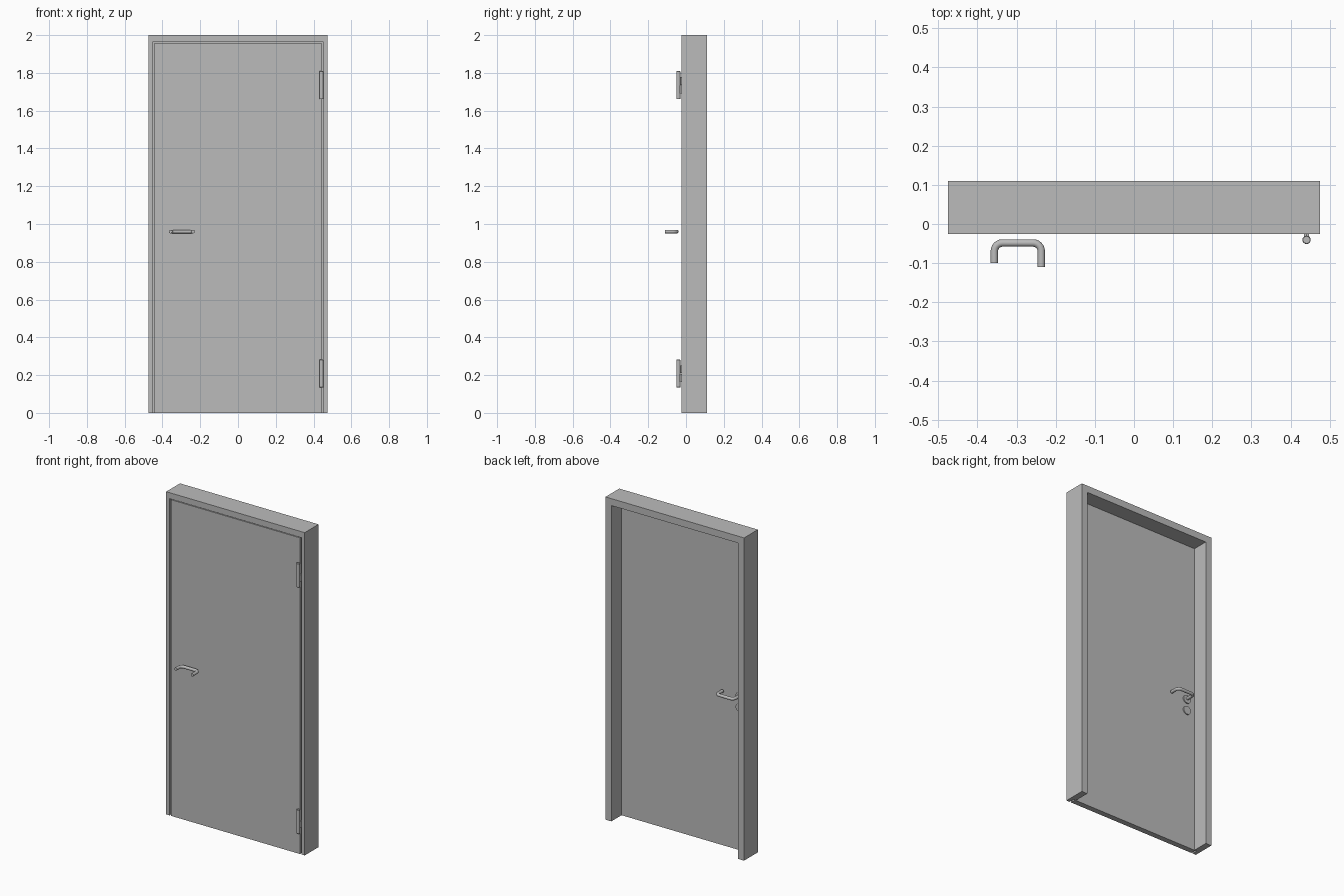
import bpy, bmesh, math
from mathutils import Vector

cube = bpy.data.objects.get("Cube")
if cube:
    bpy.data.objects.remove(cube, do_unlink=True)

# One plain grey for everything
grey = bpy.data.materials.new("plain_grey")
grey.use_nodes = True
COLOUR = (0.5, 0.5, 0.5, 1.0)
grey.diffuse_color = COLOUR
grey.node_tree.nodes["Principled BSDF"].inputs["Base Color"].default_value = COLOUR


def finish(name, bm, smooth=False):
    """Turn a bmesh into a named grey object."""
    bmesh.ops.recalc_face_normals(bm, faces=bm.faces[:])
    mesh = bpy.data.meshes.new(name)
    bm.to_mesh(mesh)
    bm.free()
    mesh.materials.append(grey)
    obj = bpy.data.objects.new(name, mesh)
    bpy.context.collection.objects.link(obj)
    if smooth:
        bpy.ops.object.select_all(action='DESELECT')
        obj.select_set(True)
        bpy.context.view_layer.objects.active = obj
        bpy.ops.object.shade_smooth_by_angle(angle=math.radians(35))
    return obj


def sweep(name, rings, smooth=False):
    """Skin a list of equal cross-section rings and cap both ends."""
    bm = bmesh.new()
    loops = [[bm.verts.new(p) for p in ring] for ring in rings]
    n = len(loops[0])
    for a, b in zip(loops, loops[1:]):
        for i in range(n):
            j = (i + 1) % n
            bm.faces.new((a[i], a[j], b[j], b[i]))
    bm.faces.new(loops[0])
    bm.faces.new(loops[-1])
    return finish(name, bm, smooth)


def box(name, x0, x1, y0, y1, z0, z1):
    ring = ((x0, y0), (x1, y0), (x1, y1), (x0, y1))
    return sweep(name, [[(x, y, z) for x, y in ring] for z in (z0, z1)])


def disc(name, x, y0, y1, z, r, sides=24):
    """Round plate facing along y."""
    angles = [2 * math.pi * i / sides for i in range(sides)]
    return sweep(name, [[(x + r * math.cos(a), y, z + r * math.sin(a))
                         for a in angles] for y in (y0, y1)], True)


# Door frame: rebated section swept up, across and down with mitred corners
FRONT, BACK, STOP = -0.025, 0.11, 0.011
HALF, TOP = 0.475, 2.0
# (inset from side, inset from top, y)
section = [(0, 0, FRONT), (0, 0, BACK), (0.04, 0.043, BACK),
           (0.04, 0.043, STOP), (0.023, 0.037, STOP), (0.023, 0.037, FRONT)]
sweep("door_frame", [[(s * (HALF - dx), y, TOP - dz if up else 0.0)
                      for dx, dz, y in section]
                     for s, up in ((-1, 0), (-1, 1), (1, 1), (1, 0))])

# Door leaf, flush with the frame front
box("door_leaf", -0.442, 0.442, FRONT, STOP - 0.001, 0, 1.959)


def lever(name, x0, x1, y, z, end0, end1, r=0.0095, bend=0.021):
    """Round bar bent to a U: a leg, a bridge and another leg."""
    path = [(x0, end0)]
    for cx, start in ((x0 + bend, 180), (x1 - bend, 90)):
        for i in range(7):
            a = math.radians(start - 15 * i)
            path.append((cx + bend * math.cos(a), y - bend + bend * math.sin(a)))
    path.append((x1, end1))
    rings = []
    for i, (px, py) in enumerate(path):
        a, b = Vector(path[max(i - 1, 0)]), Vector(path[min(i + 1, len(path) - 1)])
        t = (b - a).normalized()
        rings.append([(px - t.y * r * math.cos(k * math.pi / 8),
                       py + t.x * r * math.cos(k * math.pi / 8),
                       z + r * math.sin(k * math.pi / 8)) for k in range(16)])
    return sweep(name, rings, True)


# Lever handles on both sides
lever("front_handle", -0.357, -0.237, -0.0485, 0.96, -0.10, -0.11)
lever("back_handle", -0.378, -0.262, 0.075, 0.96, 0.012, 0.018)

# Back rosettes: handle plate and lock plate
for name, z in (("handle_rosette", 0.957), ("lock_rosette", 0.885)):
    disc(name, -0.378, 0.008, 0.017, z, 0.026)

# Hinges: rounded knuckle, with one wing to the frame and one to the leaf
HX, HY, HR = 0.441, -0.0405, 0.0107
for label, z0 in (("lower", 0.134), ("upper", 1.661)):
    z1, mid = z0 + 0.148, z0 + 0.074
    rings = []
    for z, k in ((z0, 0.85), (z0 + 0.002, 1), (z1 - 0.002, 1), (z1, 0.85)):
        rings.append([(HX + k * HR * math.cos(i * math.pi / 8),
                       HY + k * HR * math.sin(i * math.pi / 8), z) for i in range(16)])
    sweep(label + "_hinge_knuckle", rings, True)
    box(label + "_hinge_leaf_wing", HX - 0.006, HX, HY, -0.02, mid + 0.002, z1 - 0.03)
    box(label + "_hinge_frame_wing", HX, HX + 0.006, HY, -0.005, z0 + 0.03, mid - 0.002)
